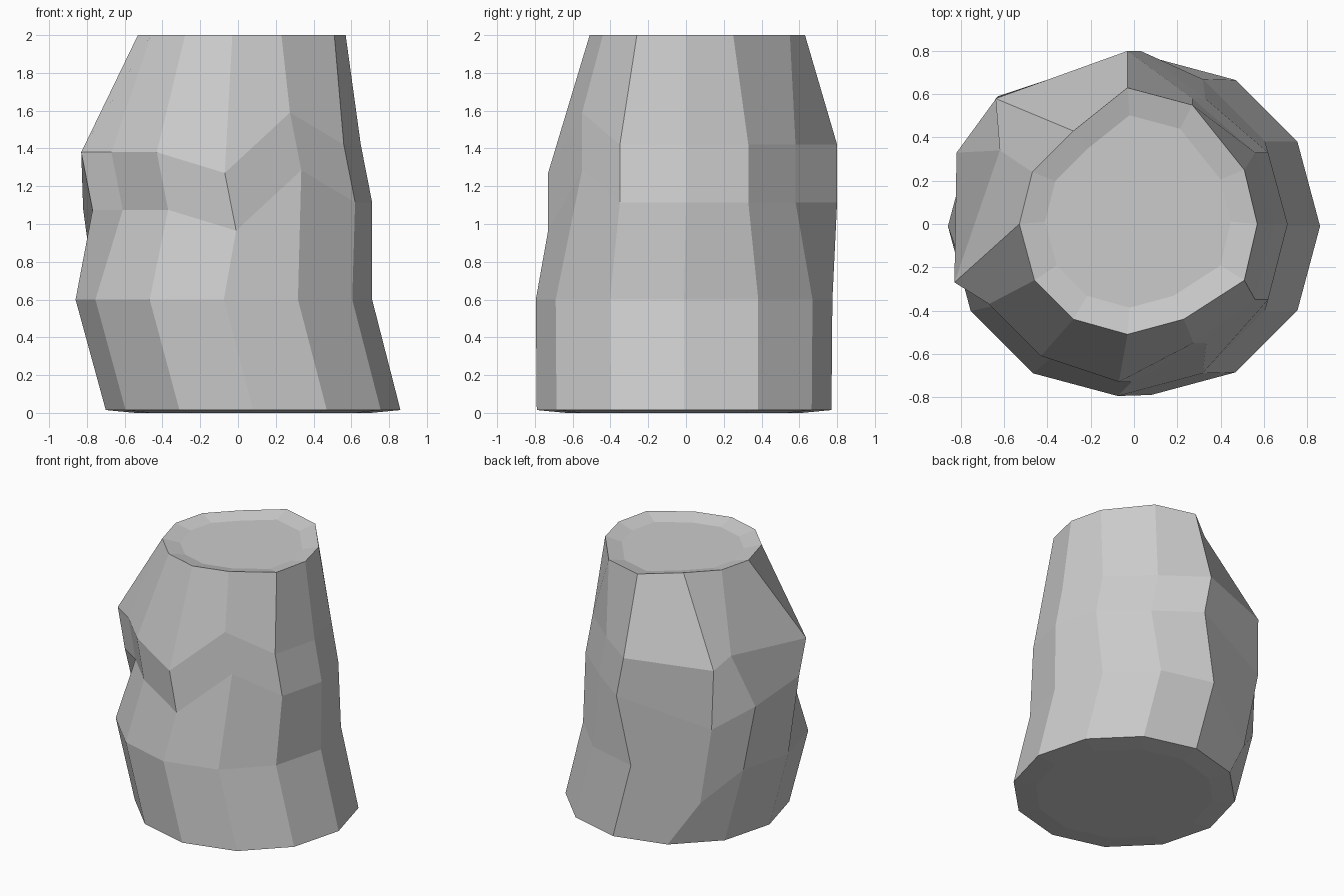
import bpy, bmesh
from math import cos, sin, pi

if "Cube" in bpy.data.objects:
    bpy.data.objects.remove(bpy.data.objects["Cube"])

N = 12


def circle(cx, cy, r, z):
    return [(cx + r * cos(2 * pi * k / N), cy + r * sin(2 * pi * k / N), z) for k in range(N)]


def inset(ring, cx, cy, f, z):
    return [(cx + (x - cx) * f, cy + (y - cy) * f, z) for x, y, _ in ring]


# Regular base and lower ring, the latter dented at the back left
base = circle(0.08, -0.01, 0.78, 0.015)
lower = circle(-0.075, -0.01, 0.785, 0.6)
lower[4] = (-0.52, 0.57, 0.35)

# Irregular shoulder, repeated slightly lower for the waist
shoulder = [(0.65, 0, 1.42), (0.56, 0.33, 1.42), (0.27, 0.58, 1.42), (-0.03, 0.80, 1.42),
            (-0.64, 0.58, 1.40), (-0.62, 0.34, 1.42), (-0.83, -0.27, 1.38), (-0.67, -0.37, 1.38),
            (-0.43, -0.61, 1.38), (-0.07, -0.73, 1.27), (0.275, -0.55, 1.59), (0.56, -0.35, 1.42)]
waist = [(x + 0.06, y, z - 0.305) for x, y, z in shoulder]
waist[4] = (-0.63, 0.59, 0.95)
waist[5] = (-0.82, 0.33, 1.08)

# Rim outline
rim = [(x, y, 2.0) for x, y in [
    (0.57, 0), (0.51, 0.25), (0.27, 0.55), (-0.03, 0.63), (-0.28, 0.43), (-0.47, 0.24),
    (-0.53, 0), (-0.46, -0.26), (-0.28, -0.44), (-0.03, -0.51), (0.23, -0.44), (0.51, -0.26)]]

rings = [inset(base, 0.08, -0.01, 0.8, 0.0), base, lower, waist, shoulder, rim,
         inset(rim, 0.01, 0.05, 0.78, 1.97)]

# Loft the rings into a closed body with a dished top
bm = bmesh.new()
loops = [[bm.verts.new(p) for p in ring] for ring in rings]
for a, b in zip(loops, loops[1:]):
    for k in range(N):
        j = (k + 1) % N
        bm.faces.new((a[k], a[j], b[j], b[k]))
bm.faces.new(loops[0][::-1])
bm.faces.new(loops[-1])
bmesh.ops.recalc_face_normals(bm, faces=bm.faces)

mesh = bpy.data.meshes.new("stump_body")
bm.to_mesh(mesh)
bm.free()
bpy.context.collection.objects.link(bpy.data.objects.new("stump_body", mesh))
